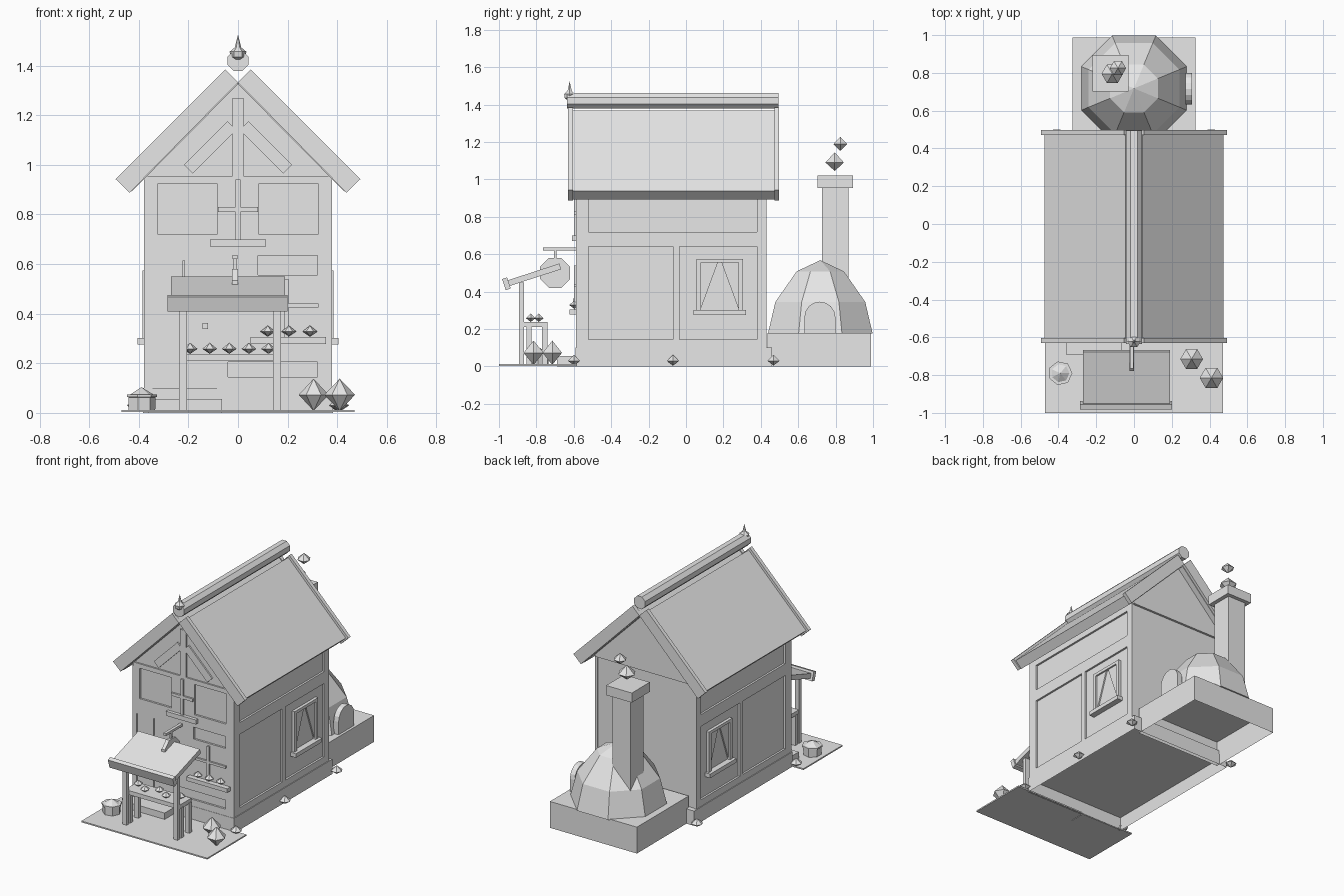
import bpy, bmesh, math
from mathutils import Matrix, Vector

cube = bpy.data.objects.get("Cube")
if cube:
    bpy.data.objects.remove(cube, do_unlink=True)

clay = bpy.data.materials.new("plain_grey")
clay.use_nodes = True
clay.diffuse_color = (0.8, 0.8, 0.8, 1)
clay.node_tree.nodes["Principled BSDF"].inputs["Base Color"].default_value = (0.8, 0.8, 0.8, 1)


def finish(name, bm):
    bmesh.ops.recalc_face_normals(bm, faces=bm.faces)
    mesh = bpy.data.meshes.new(name)
    bm.to_mesh(mesh)
    bm.free()
    mesh.materials.append(clay)
    ob = bpy.data.objects.new(name, mesh)
    bpy.context.collection.objects.link(ob)
    return ob


def box(name, x, y, z, rot=None, hollow=0):
    """Box from (low, high) ranges, optionally turned, or hollowed from below to a depth."""
    bm = bmesh.new()
    mid = Vector([(r[0] + r[1]) / 2 for r in (x, y, z)])
    size = [r[1] - r[0] for r in (x, y, z)]
    turn = Matrix.Rotation(math.radians(rot[0]), 4, rot[1]) if rot else Matrix()
    bmesh.ops.create_cube(bm, size=1, matrix=Matrix.Translation(mid) @ turn @ Matrix.Diagonal((*size, 1)))
    if hollow:
        bm.normal_update()
        floor = [f for f in bm.faces if f.normal.z < -0.9]
        bmesh.ops.inset_region(bm, faces=floor, thickness=0.01)
        bmesh.ops.translate(bm, vec=(0, 0, hollow), verts=floor[0].verts)
    return finish(name, bm)


def around(c, half):
    return (c - half, c + half)


def prism(name, pts, low, high, axis="Y"):
    """Extrude a flat outline along y (points x, z) or x (points y, z)."""
    bm = bmesh.new()
    place = (lambda a, b: (a, low, b)) if axis == "Y" else (lambda a, b: (low, a, b))
    face = bm.faces.new([bm.verts.new(place(*p)) for p in pts])
    out = bmesh.ops.extrude_face_region(bm, geom=[face])
    shift = (0, high - low, 0) if axis == "Y" else (high - low, 0, 0)
    bmesh.ops.translate(bm, vec=shift, verts=[v for v in out["geom"] if isinstance(v, bmesh.types.BMVert)])
    return finish(name, bm)


def lathe(name, profile, sides, loc, axis="Z", phase=0.0):
    """Turned solid from (radius, height) points."""
    bm = bmesh.new()
    rings = []
    for r, h in profile:
        if r == 0:
            rings.append([bm.verts.new((0, 0, h))])
        else:
            angles = [(i + phase) * math.tau / sides for i in range(sides)]
            rings.append([bm.verts.new((r * math.cos(a), r * math.sin(a), h)) for a in angles])
    for a, b in zip(rings, rings[1:]):
        for i in range(sides):
            j = (i + 1) % sides
            quad = [a[i % len(a)], a[j % len(a)], b[j % len(b)], b[i % len(b)]]
            bm.faces.new(list(dict.fromkeys(quad)))
    for ring in (rings[0], rings[-1]):
        if len(ring) > 1:
            bm.faces.new(ring)
    turn = {"Z": Matrix(), "X": Matrix.Rotation(math.pi / 2, 4, "Y"),
            "Y": Matrix.Rotation(-math.pi / 2, 4, "X")}[axis]
    bm.transform(Matrix.Translation(loc) @ turn)
    return finish(name, bm)


def gem(name, loc, r, down, up, sides=6):
    return lathe(name, [(0, -down), (r, 0), (0, up)], sides, loc)


# Ground, hollow plinth, walls and gable
box("paving", (-0.47, 0.47), (-1, -0.582), (0.003, 0.012))
box("plinth", (-0.383, 0.383), (-0.59, 0.46), (0, 0.1), hollow=0.088)
box("house_walls", (-0.365, 0.365), (-0.575, 0.425), (0.095, 0.95))
prism("gable", [(-0.37, 0.935), (0.37, 0.935), (0.37, 0.955), (0, 1.328), (-0.37, 0.955)], -0.578, 0.44)

# Roof slabs and raised end boards
for s, side in ((-1, "right"), (1, "left")):
    prism("roof_slab_" + side, [(s * 0.475, 0.937), (s * 0.045, 1.367), (0, 1.325), (s * 0.428, 0.893)], -0.61, 0.48)
    outline = [(s * 0.493, 0.942), (s * 0.052, 1.384), (0, 1.332), (s * 0.437, 0.888)]
    for end, y in (("front", -0.63), ("back", 0.472)):
        prism(f"end_board_{end}_{side}", outline, y, y + 0.026)

# Ridge log and finial
lathe("ridge_log", [(0.045, -0.635), (0.045, 0.495)], 8, (0, 0, 1.42), "Y", 0.5)
lathe("finial_ball", [(0, -0.035), (0.03, -0.016), (0.034, 0.006), (0, 0.034)], 6, (0, -0.622, 1.45))
lathe("finial_spike", [(0.014, 0), (0, 0.055)], 6, (0, -0.622, 1.47))

# Side timber framing and windows
for s, side in ((-1, "right"), (1, "left")):
    def span(a, b):
        return tuple(sorted((s * a, s * b)))
    skin = span(0.36, 0.378)
    for i, y in enumerate(((-0.585, -0.52), (-0.07, -0.035), (0.38, 0.43))):
        box(f"side_post_{side}_{i}", skin, y, (0.1, 0.64 if i == 1 else 0.93))
    for i, z in enumerate(((0.1, 0.145), (0.64, 0.72), (0.9, 0.95))):
        box(f"side_rail_{side}_{i}", skin, (-0.583, 0.428), z)
    for i, y in enumerate(((0.055, 0.08), (0.28, 0.305))):
        box(f"window_jamb_{side}_{i}", span(0.36, 0.385), y, (0.3, 0.575))
    box("window_head_" + side, span(0.36, 0.385), (0.055, 0.305), (0.555, 0.575))
    box("window_sill_" + side, span(0.36, 0.405), (0.04, 0.32), (0.275, 0.302))
    for i, (a, b) in enumerate(((0.08, 0.17), (0.28, 0.19))):
        prism(f"curtain_{side}_{i}", [(a, 0.31), (a, 0.555), (b, 0.555)], *span(0.36, 0.374), axis="X")

# Front timber framing
SKIN, RAISED = (-0.588, -0.57), (-0.6, -0.57)
plates = {
    "upper_post_right": ((-0.37, -0.323), (0.7, 0.95)),
    "upper_post_left": ((0.323, 0.37), (0.7, 0.95)),
    "upper_window_pane": ((-0.085, 0.085), (0.7, 0.95)),
    "tie_beam": ((-0.37, 0.37), (0.925, 0.955)),
    "belt_rail": ((-0.37, 0.37), (0.635, 0.72)),
    "lower_post_right": ((-0.37, -0.345), (0.1, 0.64)),
    "lower_post_left": ((0.32, 0.37), (0.1, 0.64)),
    "door_head": ((-0.345, -0.085), (0.615, 0.64)),
    "door_post": ((-0.085, -0.04), (0.1, 0.64)),
    "lower_window_post": ((-0.04, 0.08), (0.28, 0.64)),
    "lower_window_pane": ((0.08, 0.32), (0.28, 0.555)),
    "window_base_rail": ((-0.04, 0.32), (0.205, 0.28)),
    "bottom_rail": ((-0.04, 0.32), (0.1, 0.145)),
}
for name, (x, z) in plates.items():
    box(name, x, SKIN, z)
box("king_post", around(0, 0.022), SKIN, (0.92, 1.27))
for s, side in ((-1, "right"), (1, "left")):
    box("gable_brace_" + side, around(s * 0.112, 0.124), SKIN, around(1.07, 0.025), (s * 45, "Y"))

# Upper window bars and sill
box("upper_mullion", around(0, 0.01), RAISED, (0.7, 0.94))
box("upper_crossbar", around(0, 0.08), RAISED, around(0.82, 0.01))
box("upper_sill", around(0, 0.112), (-0.61, -0.57), (0.67, 0.7))

# Lower window bars and flower box
box("lower_mullion", around(0.195, 0.009), RAISED, (0.3, 0.54))
box("lower_crossbar", (0.065, 0.325), RAISED, around(0.432, 0.008))
box("flower_box", (0.05, 0.355), (-0.622, -0.57), (0.278, 0.305))
for i, x in enumerate((0.12, 0.205, 0.29)):
    gem(f"flower_{i}", (x, -0.598, 0.328), 0.03, 0.02, 0.024)

# Door and step
for name, x in (("door_leaf_right", (-0.345, -0.222)), ("door_leaf_left", (-0.216, -0.085))):
    box(name, x, (-0.582, -0.57), (0.1, 0.615))
box("door_knob", around(-0.132, 0.012), (-0.605, -0.58), around(0.35, 0.012))
box("door_step", (-0.36, -0.065), (-0.69, -0.585), (0, 0.055))

# Hanging sign
box("sign_bracket", around(-0.012, 0.01), (-0.765, -0.57), (0.62, 0.636))
box("sign_hanger", around(-0.012, 0.006), around(-0.7, 0.007), (0.57, 0.625))
lathe("sign_disc", [(0.086, -0.012), (0.086, 0.012)], 8, (-0.012, -0.7, 0.5), "X", 0.5)

# Market stall
box("stall_awning", (-0.27, 0.19), around(-0.82, 0.155), around(0.487, 0.016), (18, "X"))
box("awning_valance", (-0.285, 0.2), around(-0.96, 0.014), around(0.442, 0.031), (18, "X"))
for s, x in (("right", -0.222), ("left", 0.158)):
    box("stall_post_" + s, around(x, 0.016), around(-0.88, 0.013), (0.003, 0.45))
    for e, y in (("front", -0.84), ("back", -0.755)):
        box(f"table_leg_{e}_{s}", around(x, 0.016), around(y, 0.014), (0.003, 0.215))
box("stall_table", (-0.235, 0.17), (-0.87, -0.74), (0.21, 0.238))
for i in range(5):
    gem(f"bun_{i}", (-0.193 + i * 0.079, -0.83 if i % 2 else -0.787, 0.258), 0.03, 0.02, 0.025)

# Basket, bushes and stones
lathe("basket", [(0.056, 0), (0.058, 0.06), (0.064, 0.062), (0.064, 0.072), (0, 0.072)], 7, (-0.39, -0.79, 0.003))
lathe("basket_fill", [(0.05, 0), (0, 0.03)], 7, (-0.39, -0.79, 0.074))
gem("bush_back", (0.305, -0.715, 0.073), 0.06, 0.065, 0.065)
gem("bush_front", (0.41, -0.815, 0.073), 0.062, 0.065, 0.065)
for name, x, y in (("stone_front_left", 0.405, -0.598), ("stone_middle_left", 0.4, -0.07),
                   ("stone_back_left", 0.41, 0.468), ("stone_front_right", -0.405, -0.598),
                   ("stone_back_right", -0.41, 0.468)):
    gem(name, (x, y, 0.03), 0.038, 0.025, 0.032)

# Oven base, dome and arched mouth
box("oven_base", (-0.325, 0.325), (0.435, 0.988), (0, 0.178), hollow=0.168)
lathe("oven_dome", [(0.303, 0.175), (0.26, 0.345), (0.137, 0.508), (0, 0.568)], 8, (0, 0.718, 0), phase=0.5)
turn = [math.pi * i / 8 for i in range(9)]
arch = [(0.799, 0.176)] + [(0.716 + 0.083 * math.cos(a), 0.263 + 0.083 * math.sin(a)) for a in turn] + [(0.633, 0.176)]
prism("oven_mouth", arch, 0.272, 0.308, "X")

# Chimney and smoke
box("chimney", around(-0.125, 0.068), around(0.798, 0.07), (0.3, 0.97))
box("chimney_cap", around(-0.125, 0.096), around(0.798, 0.096), (0.955, 1.02))
gem("smoke_low", (-0.115, 0.795, 1.09), 0.057, 0.045, 0.055)
gem("smoke_high", (-0.085, 0.825, 1.188), 0.043, 0.035, 0.04)
